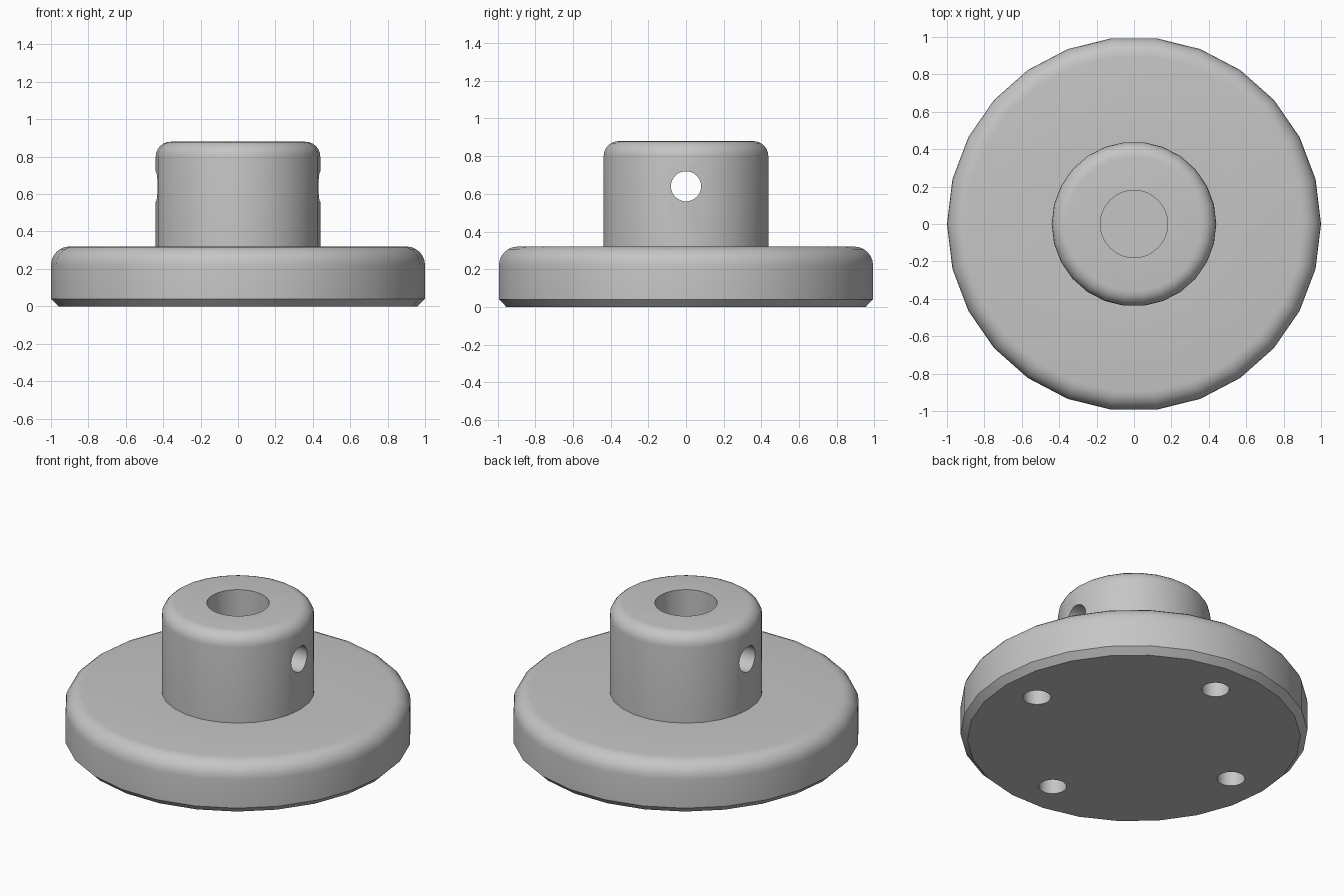
import bpy
from math import sin, cos, pi
from mathutils import Vector

default = bpy.data.objects.get("Cube")
if default:
    bpy.data.objects.remove(default, do_unlink=True)

SIDES = 26
FLANGE_R, FLANGE_TOP = 1.0, 0.32
HUB_R, HUB_TOP = 0.44, 0.88
CHAMFER = 0.04

grey = bpy.data.materials.new("plain grey")
grey.use_nodes = True
grey.diffuse_color = (0.56, 0.56, 0.56, 1)
grey.node_tree.nodes["Principled BSDF"].inputs["Base Color"].default_value = grey.diffuse_color


def fillet(radius, top, size, steps=6):
    """Quarter-round points from the outer wall up to the top face."""
    angles = [i / steps * pi / 2 for i in range(steps + 1)]
    return [(radius - size + size * cos(a), top - size + size * sin(a)) for a in angles]


def lathe(name, profile):
    """Closed solid turned about z from (radius, height) points, bottom to top."""
    n = len(profile)
    verts = [(r * cos(2 * pi * s / SIDES), r * sin(2 * pi * s / SIDES), z)
             for r, z in profile for s in range(SIDES)]
    faces = [(k * SIDES + s, k * SIDES + (s + 1) % SIDES,
              (k + 1) * SIDES + (s + 1) % SIDES, (k + 1) * SIDES + s)
             for k in range(n - 1) for s in range(SIDES)]
    faces.append(tuple(reversed(range(SIDES))))
    faces.append(tuple(range((n - 1) * SIDES, n * SIDES)))
    mesh = bpy.data.meshes.new(name)
    mesh.from_pydata(verts, [], faces)
    mesh.materials.append(grey)
    obj = bpy.data.objects.new(name, mesh)
    bpy.context.collection.objects.link(obj)
    return obj


def drill(body, start, end, radius):
    """Cut a round hole between two points."""
    start, end = Vector(start), Vector(end)
    axis = end - start
    bpy.ops.mesh.primitive_cylinder_add(
        vertices=32, radius=radius, depth=axis.length, location=(start + end) / 2,
        rotation=axis.to_track_quat('Z', 'Y').to_euler())
    cutter = bpy.context.object
    cutter.name = "hole_cutter"
    cutter.hide_render = True
    cutter.data.materials.append(grey)
    mod = body.modifiers.new("hole", 'BOOLEAN')
    mod.operation = 'DIFFERENCE'
    mod.solver = 'EXACT'
    mod.object = cutter
    bpy.context.view_layer.objects.active = body
    bpy.ops.object.modifier_apply(modifier=mod.name)
    bpy.data.objects.remove(cutter, do_unlink=True)


# Flange and hub turned as one solid
profile = [(FLANGE_R - CHAMFER, 0), (FLANGE_R, CHAMFER)]
profile += fillet(FLANGE_R, FLANGE_TOP, 0.1)
profile += [(HUB_R, FLANGE_TOP)]
profile += fillet(HUB_R, HUB_TOP, 0.08)
body = lathe("flanged_hub", profile)

# Shaft bore, blind from the top
drill(body, (0, 0, 0.3), (0, 0, 1), 0.18)

# Cross hole through the hub
drill(body, (-0.6, 0, 0.64), (0.6, 0, 0.64), 0.08)

# Four blind mounting holes in the underside
for i in range(4):
    x, y = 0.73 * cos(i * pi / 2), 0.73 * sin(i * pi / 2)
    drill(body, (x, y, -0.1), (x, y, 0.2), 0.08)

# Smooth walls and fillets, crisp edges
bpy.ops.object.select_all(action='DESELECT')
body.select_set(True)
bpy.context.view_layer.objects.active = body
bpy.ops.object.shade_smooth_by_angle(angle=pi / 6)
